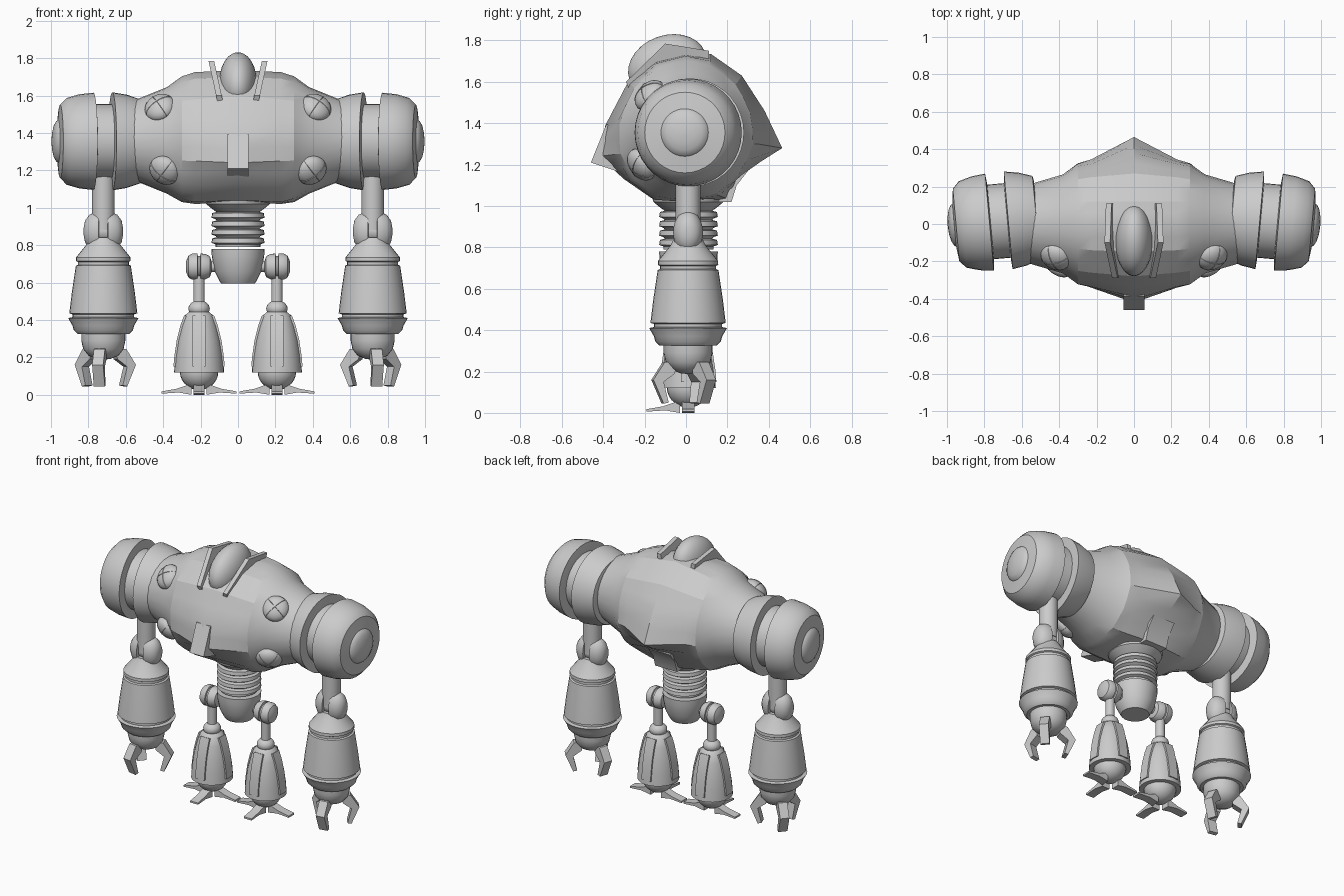
import bpy, bmesh
from math import sin, cos, pi, atan2, radians
from mathutils import Matrix, Vector

if "Cube" in bpy.data.objects:
    bpy.data.objects.remove(bpy.data.objects["Cube"])

I = Matrix.Identity(4)


def finish(bm, name, mat=I, angle=35):
    bm.transform(mat)
    bmesh.ops.recalc_face_normals(bm, faces=bm.faces[:])
    me = bpy.data.meshes.new(name)
    bm.to_mesh(me)
    bm.free()
    ob = bpy.data.objects.new(name, me)
    bpy.context.collection.objects.link(ob)
    bpy.ops.object.select_all(action='DESELECT')
    ob.select_set(True)
    bpy.context.view_layer.objects.active = ob
    bpy.ops.object.shade_smooth_by_angle(angle=radians(angle))
    return ob


def loft(name, rings, mat=I, angle=35):
    """Skin a list of closed rings and cap both ends."""
    bm = bmesh.new()
    vs = [[bm.verts.new(p) for p in r] for r in rings]
    n = len(vs[0])
    for a, b in zip(vs, vs[1:]):
        for i in range(n):
            j = (i + 1) % n
            bm.faces.new((a[i], a[j], b[j], b[i]))
    bm.faces.new(vs[0])
    bm.faces.new(vs[-1])
    return finish(bm, name, mat, angle)


def lathe(name, prof, mat=I, n=28):
    """Revolve (radius, height) points around local z."""
    return loft(name, [[(r * cos(2 * pi * i / n), r * sin(2 * pi * i / n), h)
                        for i in range(n)] for r, h in prof], mat)


def prism(name, poly, w, mat=I, shear=lambda y, z: 0):
    """Extrude a (y, z) outline along x to width w."""
    return loft(name, [[(x + shear(y, z), y, z) for y, z in poly] for x in (-w / 2, w / 2)], mat, 25)


def ball(name, scale, mat=I):
    bm = bmesh.new()
    bmesh.ops.create_uvsphere(bm, u_segments=24, v_segments=14, radius=1)
    bm.transform(Matrix.Diagonal((*scale, 1)))
    return finish(bm, name, mat)


def at(x, y, z):
    return Matrix.Translation((x, y, z))


def aim(loc, d):
    return at(*loc) @ Vector(d).to_track_quat('Z', 'Y').to_matrix().to_4x4()


# Torso: angular middle section blending to round shoulder sockets
mid = [(-.42, 1.24), (-.39, 1.39), (-.28, 1.6), (-.15, 1.7), (0, 1.735), (.12, 1.735), (.27, 1.63),
       (.38, 1.46), (.465, 1.28), (.26, 1.15), (.21, 1.03), (0, 1.03), (-.17, 1.04), (-.3, 1.13)]
side = [(-.34, 1.25), (-.335, 1.4), (-.26, 1.58), (-.14, 1.69), (0, 1.725), (.12, 1.7), (.25, 1.6),
        (.32, 1.46), (.345, 1.3), (.27, 1.15), (.16, 1.05), (0, 1.02), (-.15, 1.03), (-.27, 1.12)]


def dense(pts):
    out = []
    for a, b in zip(pts, pts[1:] + pts[:1]):
        out += [a, ((a[0] + b[0]) / 2, (a[1] + b[1]) / 2)]
    return out


mid, side = dense(mid), dense(side)
angs = [atan2(z - 1.37, y) for y, z in side]


def oval(ry, rz):
    return [(ry * cos(a), 1.36 + rz * sin(a)) for a in angs]


half = [(.23, side), (.3, [((a + c) / 2, (b + d) / 2) for (a, b), (c, d) in zip(side, oval(.31, .32))]),
        (.38, oval(.265, .285)), (.56, oval(.212, .212))]
sections = [(-x, s) for x, s in reversed(half)] + [(0, mid)] + half
loft("torso", [[(x, y, z) for y, z in s] for x, s in sections], angle=22)

# Chin plate, rear vent, head and head fins
prism("chin_plate", [(-.385, 1.395), (-.46, 1.21), (-.28, 1.15), (-.28, 1.39)], .11)
prism("rear_vent", [(.2, 1.15), (.3, 1.17), (.245, 1.1), (.22, 1.02), (.1, 1.02)], .17)
ball("head", (.1, .195, .15), at(0, -.09, 1.675) @ Matrix.Rotation(radians(20), 4, 'X'))
fin = [(-.29, 1.6), (-.1, 1.785), (.11, 1.75), (.11, 1.69), (-.08, 1.68), (-.25, 1.5)]

# Waist with ribs, pelvis cup
waist = [(.18, 1.06), (.17, 1.02), (.14, .995)]
for z in (.965, .92, .875, .83):
    waist += [(.115, z + .012), (.138, z + .006), (.142, z - .018), (.12, z - .026)]
lathe("ribbed_waist", waist + [(.12, .79)], at(0, .012, 0))
lathe("pelvis", [(.142, .78), (.14, .74), (.125, .66), (.1, .61), (.09, .595)], at(0, .012, 0))

for s, tag in ((-1, "left"), (1, "right")):
    prism("head_fin_" + tag, fin, .03, shear=lambda y, z: s * (.08 + (z - 1.5) * .22))

    # Shoulder: two drums around a narrower hub, domed cap
    sh = aim((0, .08, 1.355), (s, -.09, 0))
    lathe("shoulder_" + tag, [
        (.2, .52), (.225, .525), (.25, .6), (.262, .675), (.2, .68), (.2, .77), (.225, .772),
        (.26, .776), (.252, .85), (.232, .92), (.195, .955), (.115, .965), (.108, .975),
        (.085, .988), (.05, .996), (.012, 1.0)], sh, 36)

    # Torso bolts with crossed bars
    for part, x, y, z, up in (("upper", .417, -.175, 1.535, .65), ("lower", .392, -.215, 1.2, -.5)):
        m = aim((s * x, y, z), (s * .35, -.7, up))
        ball(f"{part}_bolt_{tag}", (.085, .085, .055), m)
        for k in (0, 1):
            bar = (.005, .086, .058)
            ball(f"{part}_bolt_cross_{tag}_{k}", bar, m @ Matrix.Rotation(pi / 4 + k * pi / 2, 4, 'Z'))

    # Arm: rod, split elbow, barrel forearm, hand
    ax, ay = s * .72, .01
    base = at(ax, ay, 0)
    lathe("upper_arm_" + tag, [(.06, 1.25), (.06, .88)], base)
    for k in (-1, 1):
        prof = [(.07, .022), (.1, .025), (.1, .04), (.085, .075), (.055, .098), (.02, .105)]
        lathe(f"elbow_{tag}_{k}", prof, aim((ax, ay, .873), (k, 0, 0)) @ Matrix.Diagonal((.72, 1.05, 1, 1)))
    lathe("elbow_hub_" + tag, [(.055, -.05), (.055, .05)], aim((ax, ay, .873), (1, 0, 0)))
    lathe("forearm_" + tag, [
        (.07, .84), (.085, .81), (.145, .735), (.146, .715), (.136, .71), (.136, .695), (.147, .69),
        (.168, .55), (.182, .435), (.165, .43), (.165, .415), (.188, .41), (.165, .37),
        (.158, .345), (.138, .325), (.115, .325)], base, 32)
    lathe("hand_" + tag, [(.118, .335), (.118, .29), (.108, .245), (.08, .21), (.04, .192), (.005, .188)], base)
    claw = [(.06, .25), (.12, .245), (.175, .16), (.125, .045), (.1, .05), (.125, .15), (.07, .19)]
    for k, a in enumerate((-100, 20, 140)):
        a = a if s < 0 else 180 - a
        prism(f"claw_{tag}_{k}", claw, .06, base @ Matrix.Rotation(radians(a - 90), 4, 'Z'))

    # Leg: hip disc, rod, knee ball, bell-shaped shin, foot bulb and toes
    lx = s * .208
    base = at(lx, .01, 0)
    lathe("hip_axle_" + tag, [(.028, .08), (.028, .25)], aim((0, .01, .685), (s, 0, 0)))
    lathe("hip_" + tag, [(.03, .142), (.055, .15), (.068, .175), (.07, .2), (.058, .202), (.058, .215),
                         (.07, .217), (.07, .245), (.058, .265), (.03, .277)], aim((0, .01, .685), (s, 0, 0)))
    lathe("thigh_rod_" + tag, [(.03, .66), (.03, .45)], base)
    ball("knee_" + tag, (.057, .057, .045), at(lx, .01, .46))
    lathe("shin_" + tag, [(.05, .445), (.075, .425), (.095, .37), (.115, .29), (.128, .2),
                          (.134, .12), (.1, .12)], base)
    strip = [(.065, .42), (.08, .425), (.1, .37), (.12, .29), (.133, .2), (.137, .15), (.12, .15)]
    for k in range(4):
        prism(f"shin_strip_{tag}_{k}", strip, .07, base @ Matrix.Rotation(k * pi / 2, 4, 'Z'))
    ball("foot_" + tag, (.103, .103, .1), at(lx, .01, .125))
    toe = [(.04, .06), (.12, .032), (.2, .018), (.2, .006), (.11, .012), (.04, 0)]
    for k, a in enumerate((0, 180, -90)):
        prism(f"toe_{tag}_{k}", toe, .06, base @ Matrix.Rotation(radians(a - 90), 4, 'Z'))
